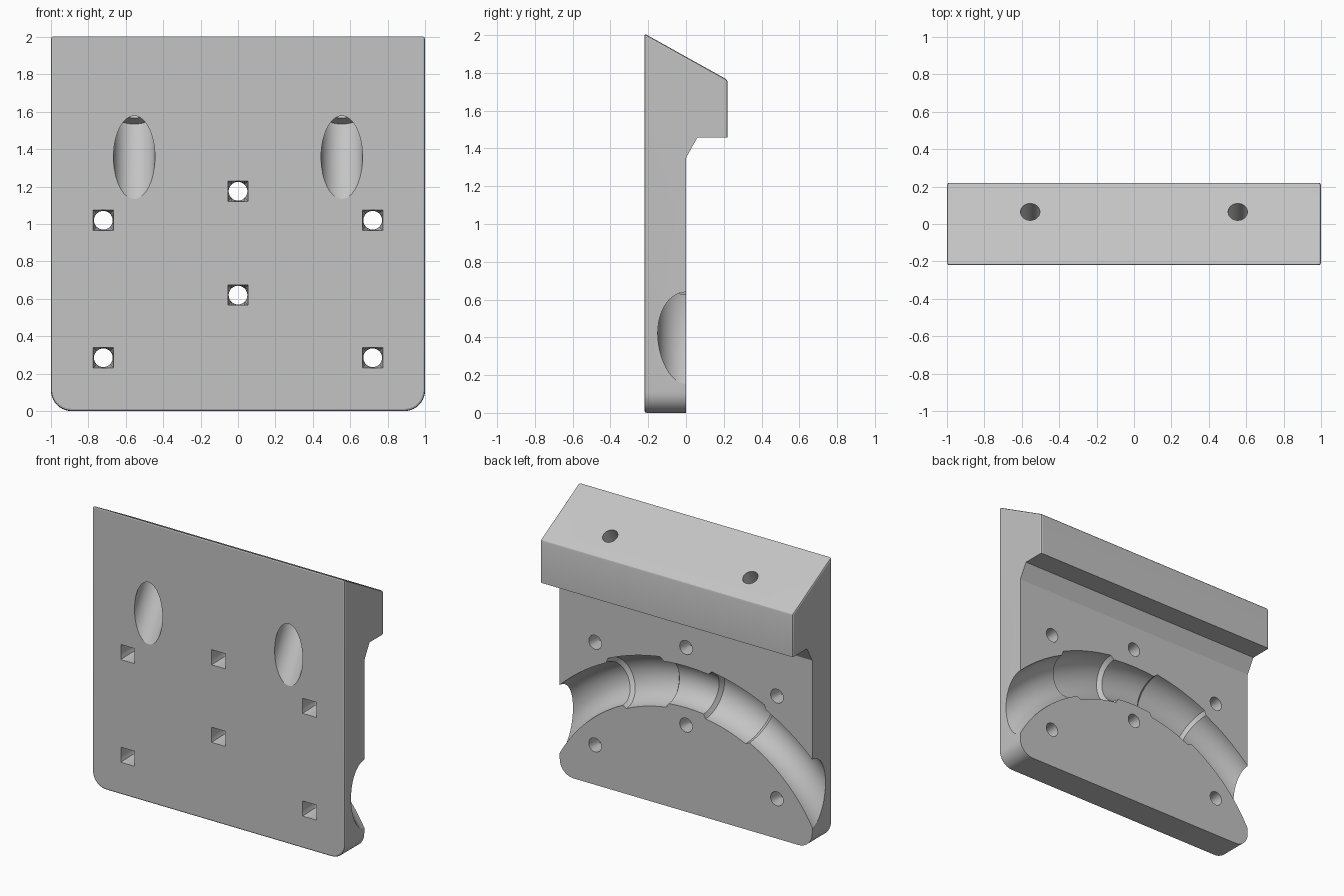
import bpy
import bmesh
from math import sin, cos, pi, radians
from mathutils import Vector

if "Cube" in bpy.data.objects:
    bpy.data.objects.remove(bpy.data.objects["Cube"])

grey = bpy.data.materials.new("plain_grey")
grey.use_nodes = True
grey.diffuse_color = (0.55, 0.55, 0.55, 1)
grey.node_tree.nodes["Principled BSDF"].inputs["Base Color"].default_value = grey.diffuse_color


def finish(bm, name):
    bmesh.ops.recalc_face_normals(bm, faces=bm.faces)
    mesh = bpy.data.meshes.new(name)
    bm.to_mesh(mesh)
    bm.free()
    mesh.materials.append(grey)
    obj = bpy.data.objects.new(name, mesh)
    bpy.context.scene.collection.objects.link(obj)
    return obj


def loft(name, rings):
    """Closed solid skinned over a list of point rings."""
    bm = bmesh.new()
    loops = [[bm.verts.new(p) for p in ring] for ring in rings]
    n = len(loops[0])
    for a, b in zip(loops, loops[1:]):
        for i in range(n):
            j = (i + 1) % n
            bm.faces.new((a[i], a[j], b[j], b[i]))
    bm.faces.new(loops[0])
    bm.faces.new(loops[-1])
    return finish(bm, name)


def ring(center, u, v, r, n=32, square=False):
    points = []
    for i in range(n):
        c, s = cos(2 * pi * i / n), sin(2 * pi * i / n)
        k = r / max(abs(c), abs(s)) if square else r
        points.append(Vector(center) + u * c * k + v * s * k)
    return points


X, Y, Z = Vector((1, 0, 0)), Vector((0, 1, 0)), Vector((0, 0, 1))

# Plate with overhanging top lip, extruded from its side profile
profile = [(-0.22, 0), (0, 0), (0, 1.35), (0.06, 1.457),
           (0.22, 1.457), (0.22, 1.763), (-0.22, 2.008)]
bm = bmesh.new()
side = bm.faces.new([bm.verts.new((-1, y, z)) for y, z in profile])
ext = bmesh.ops.extrude_face_region(bm, geom=[side])
bmesh.ops.translate(bm, vec=X * 2, verts=[v for v in ext["geom"] if isinstance(v, bmesh.types.BMVert)])
bmesh.ops.recalc_face_normals(bm, faces=bm.faces)

# Rounded lower corners
corners = [e for e in bm.edges if all(v.co.z < 0.01 for v in e.verts)
           and abs(e.verts[0].co.x - e.verts[1].co.x) < 0.01]
bmesh.ops.bevel(bm, geom=corners, offset=0.11, segments=10, profile=0.5, affect='EDGES')

# Softened rims around the front, the sloping top and the lip
rims = [e for e in bm.edges
        if all(v.co.y < -0.21 for v in e.verts)
        or all(v.co.z > 1.7 for v in e.verts)
        or (all(v.co.y > 0.21 for v in e.verts)
            and abs(e.verts[0].co.z - e.verts[1].co.z) > 0.1)]
bmesh.ops.bevel(bm, geom=rims, offset=0.012, segments=2, profile=0.5, affect='EDGES')
bracket = finish(bm, "bracket_plate")

cutters = []

# Arched cable channel with two wider seats
stations = [(0, 0.148), (7, 0.148), (8, 0.176), (25, 0.176), (26, 0.15), (75, 0.15)]


def channel_radius(deg):
    for (a, ra), (b, rb) in zip(stations, stations[1:]):
        if a <= abs(deg) <= b:
            return ra + (rb - ra) * (abs(deg) - a) / (b - a)


rings = []
for deg in range(-75, 76):
    if abs(deg) % 3 and abs(deg) not in (7, 8, 25, 26):
        continue
    a = radians(deg)
    out = Vector((sin(a), 0, cos(a)))
    rings.append(ring(out * 1.293 - Z * 0.4, out, Y, channel_radius(deg), 48))
cutters.append(loft("channel_cutter", rings))

# Slanted screw holes with wide pockets opening at the front
axis = Vector((0, 0.5, 0.866))
across = X.cross(axis)
for x in (-0.555, 0.555):
    seat = Vector((x, -0.085, 1.59))
    cutters.append(loft("screw_pocket_cutter", [
        ring(seat - axis * t, X, across, 0.111, 48) for t in (0, 0.65)]))
    cutters.append(loft("screw_hole_cutter", [
        ring(seat + axis * t, X, across, r) for t, r in ((-0.1, 0.047), (0.4, 0.053))]))

# Mounting holes blending from a square front to a round back
for x, z in ((-0.72, 1.02), (0.72, 1.02), (-0.72, 0.285), (0.72, 0.285), (0, 1.175), (0, 0.62)):
    cutters.append(loft("mount_hole_cutter", [
        ring((x, -0.3, z), X, Z, 0.054, square=True),
        ring((x, -0.22, z), X, Z, 0.054, square=True),
        ring((x, -0.1, z), X, Z, 0.05),
        ring((x, 0.1, z), X, Z, 0.05)]))

# Cut everything, then drop the cutters
for c in cutters:
    mod = bracket.modifiers.new(c.name, 'BOOLEAN')
    mod.operation = 'DIFFERENCE'
    mod.solver = 'EXACT'
    mod.object = c
bpy.context.view_layer.update()
graph = bpy.context.evaluated_depsgraph_get()
cut_mesh = bpy.data.meshes.new_from_object(bracket.evaluated_get(graph))
bracket.modifiers.clear()
bracket.data = cut_mesh
for c in cutters:
    bpy.data.objects.remove(c)

bpy.ops.object.select_all(action='DESELECT')
bracket.select_set(True)
bpy.context.view_layer.objects.active = bracket
bpy.ops.object.shade_smooth_by_angle(angle=radians(20))
